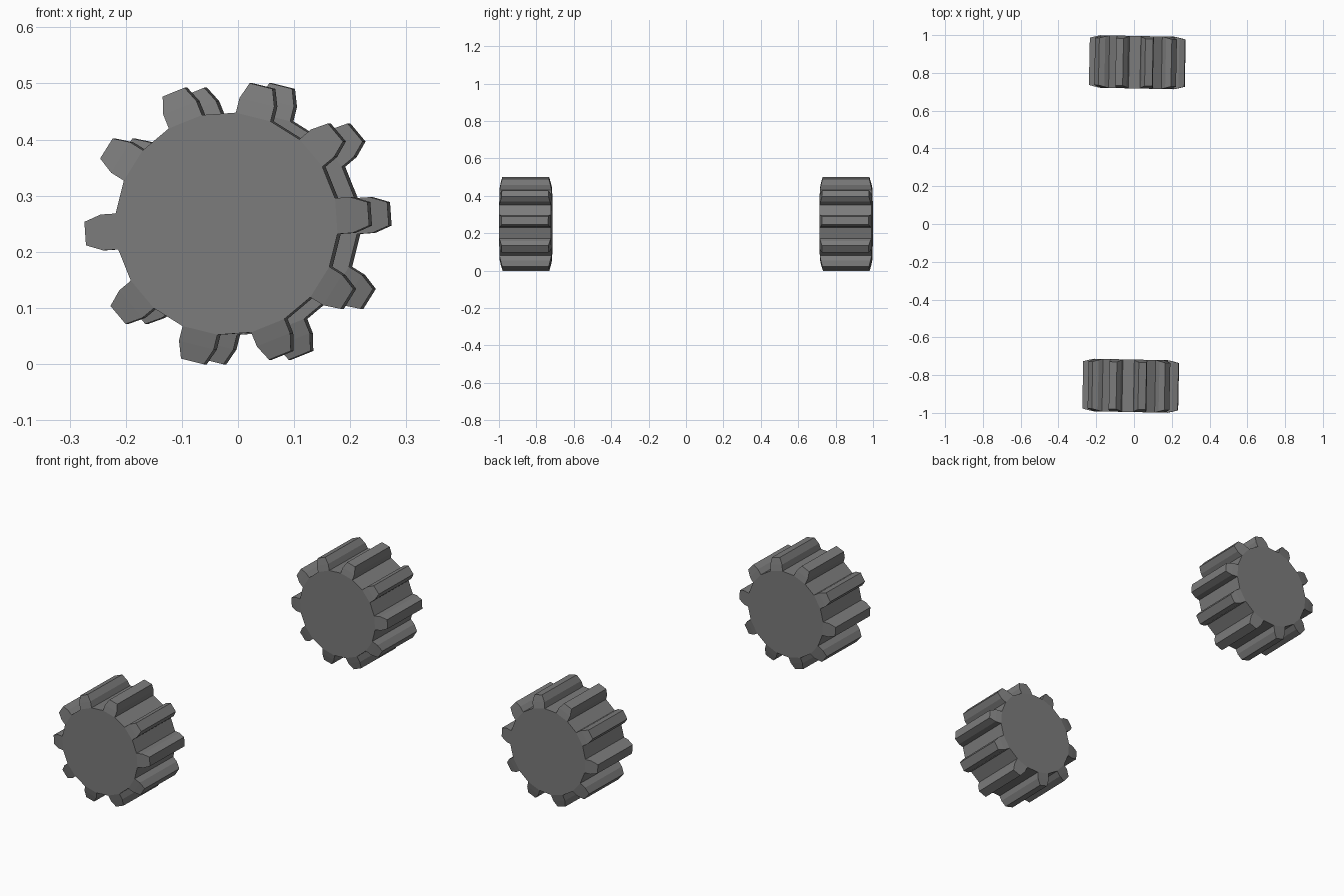
import bpy, bmesh, math
from mathutils import Matrix

if "Cube" in bpy.data.objects:
    bpy.data.objects.remove(bpy.data.objects["Cube"])

mat = bpy.data.materials.new("dark grey")
mat.diffuse_color = (0.2, 0.2, 0.2, 1)
mat.use_nodes = True
mat.node_tree.nodes["Principled BSDF"].inputs["Base Color"].default_value = mat.diffuse_color

TEETH = 10
HALF = 0.139          # half the wheel width
START = math.radians(4)
YAW = Matrix.Rotation(math.radians(-1.17), 4, 'Z')

# one tooth: radial distance, sideways offset, end inset
TOOTH = [(0.196, -0.032, 0.0), (0.223, -0.032, 0.006), (0.253, -0.021, 0.014),
         (0.253, 0.021, 0.014), (0.223, 0.032, 0.006), (0.196, 0.032, 0.0)]


def gear_wheel(name, y):
    bm = bmesh.new()
    ends = []
    for side in (-1, 1):
        ring = []
        for k in range(TEETH):
            a = START + k * 2 * math.pi / TEETH
            c, s = math.cos(a), math.sin(a)
            for r, t, inset in TOOTH:
                ring.append(bm.verts.new((r * c - t * s, side * (HALF - inset), r * s + t * c)))
        # flat disc face
        bm.faces.new([v for i, v in enumerate(ring) if i % 6 in (0, 5)])
        # sloping tooth ends
        for k in range(0, len(ring), 6):
            p = ring[k:k + 6]
            bm.faces.new((p[0], p[1], p[4], p[5]))
            bm.faces.new((p[1], p[2], p[3], p[4]))
        ends.append(ring)
    # tread surface
    front, back = ends
    n = len(front)
    for i in range(n):
        j = (i + 1) % n
        bm.faces.new((front[i], front[j], back[j], back[i]))
    bmesh.ops.recalc_face_normals(bm, faces=bm.faces)
    # wheel pair is turned slightly about the vertical axis
    bm.transform(Matrix.Translation((0, 0, 0.25)) @ YAW @ Matrix.Translation((0, y, 0)))
    mesh = bpy.data.meshes.new(name)
    bm.to_mesh(mesh)
    bm.free()
    mesh.materials.append(mat)
    obj = bpy.data.objects.new(name, mesh)
    bpy.context.collection.objects.link(obj)


gear_wheel("front_wheel", -0.8565)
gear_wheel("back_wheel", 0.8565)
